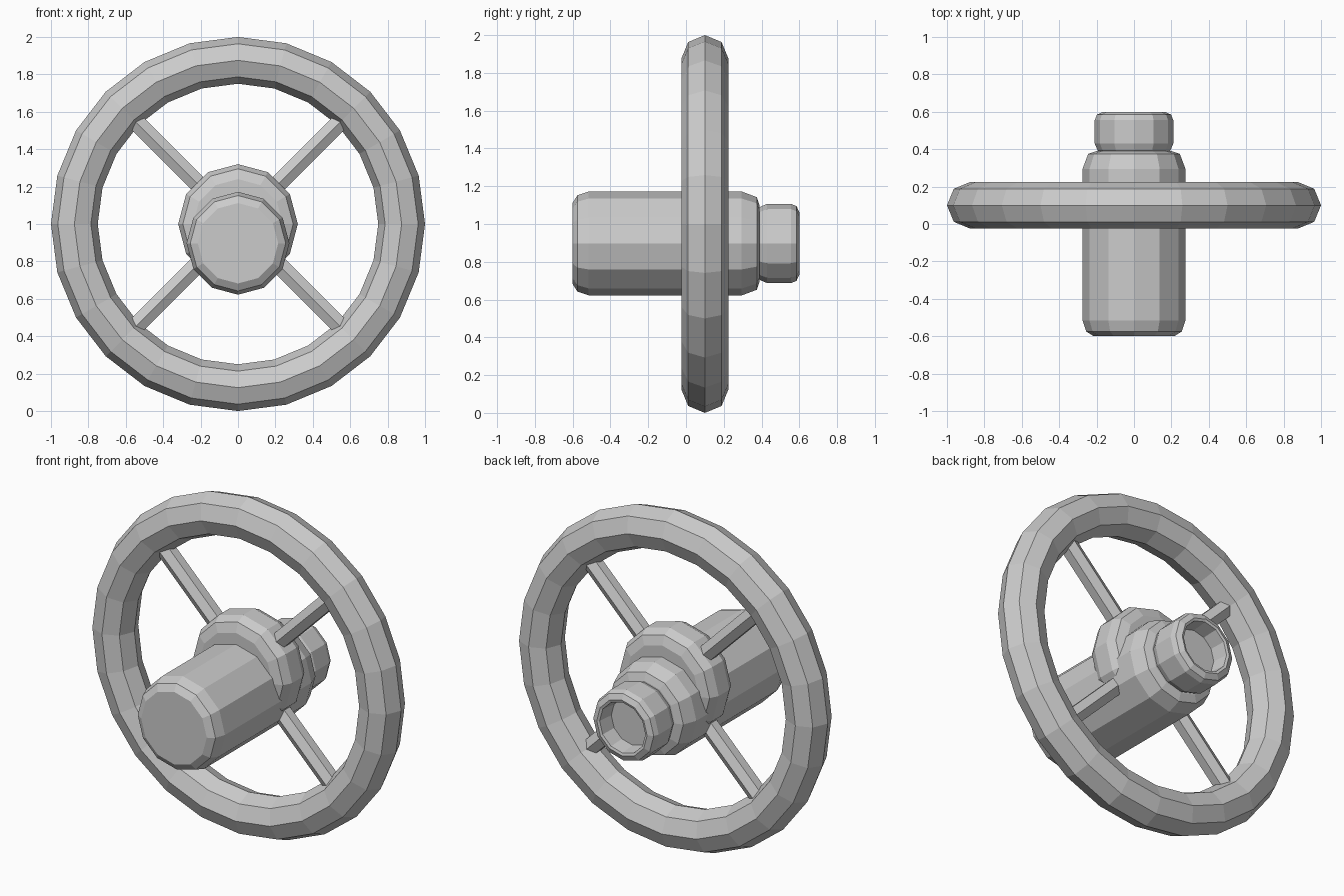
import bpy, bmesh, math
from mathutils import Matrix, Vector

old = bpy.data.objects.get("Cube")
if old:
    bpy.data.objects.remove(old, do_unlink=True)

GREY = (0.6, 0.6, 0.6, 1)
metal = bpy.data.materials.new("plain grey")
metal.use_nodes = True
metal.diffuse_color = GREY
metal.node_tree.nodes["Principled BSDF"].inputs["Base Color"].default_value = GREY

WHEEL = Vector((0, 0.1, 1.0))
AXLE_Z = 0.897


def finish(bm, name):
    bmesh.ops.recalc_face_normals(bm, faces=bm.faces)
    mesh = bpy.data.meshes.new(name)
    bm.to_mesh(mesh)
    bm.free()
    mesh.materials.append(metal)
    obj = bpy.data.objects.new(name, mesh)
    bpy.context.collection.objects.link(obj)
    return obj


def lathe(name, profile, centre, sides, closed=False):
    """Turn (radius, y) points around the y axis; open ends are capped."""
    bm = bmesh.new()
    rings = []
    for r, y in profile:
        angles = [math.tau * i / sides for i in range(sides)]
        rings.append([bm.verts.new((r * math.sin(a), y, r * math.cos(a)))
                      for a in angles])
    pairs = list(zip(rings, rings[1:]))
    if closed:
        pairs.append((rings[-1], rings[0]))
    else:
        bm.faces.new(rings[0])
        bm.faces.new(rings[-1])
    for a, b in pairs:
        for i in range(sides):
            j = (i + 1) % sides
            bm.faces.new((a[i], a[j], b[j], b[i]))
    bmesh.ops.translate(bm, verts=bm.verts, vec=centre)
    return finish(bm, name)


# Octagonal-section rim
section = [(0.875 + 0.125 * math.cos(math.tau * k / 8),
            0.125 * math.sin(math.tau * k / 8)) for k in range(8)]
lathe("wheel_rim", section, WHEEL, 24, closed=True)

# Rounded hub collar
lathe("hub_collar", [(0.24, -0.12), (0.295, -0.1), (0.32, -0.05),
                     (0.32, 0.05), (0.295, 0.1), (0.24, 0.12)], WHEEL, 12)

# Long barrel, set slightly below the wheel centre
axle = Vector((0, 0, AXLE_Z))
lathe("barrel", [(0.215, -0.6), (0.255, -0.575), (0.275, -0.515),
                 (0.275, 0.295), (0.245, 0.375), (0.2, 0.39)], axle, 12)

# Hollow end cap with a recessed floor
lathe("end_cap", [(0.17, 0.37), (0.195, 0.395), (0.21, 0.43), (0.21, 0.555),
                  (0.198, 0.585), (0.165, 0.6), (0.15, 0.595),
                  (0.14, 0.5)], axle, 12)

# Four diagonal spokes
for side, sx in (("left", 1), ("right", -1)):
    for level, sz in (("upper", 1), ("lower", -1)):
        bm = bmesh.new()
        bmesh.ops.create_cone(bm, cap_ends=True, segments=6, radius1=0.053,
                              radius2=0.053, depth=0.6,
                              matrix=Matrix.Translation((0, 0, 0.48)))
        tilt = math.atan2(sx, sz)
        bm.transform(Matrix.Translation(WHEEL) @ Matrix.Rotation(tilt, 4, 'Y'))
        # Hexagon flats face front and back
        finish(bm, f"{level}_{side}_spoke")
